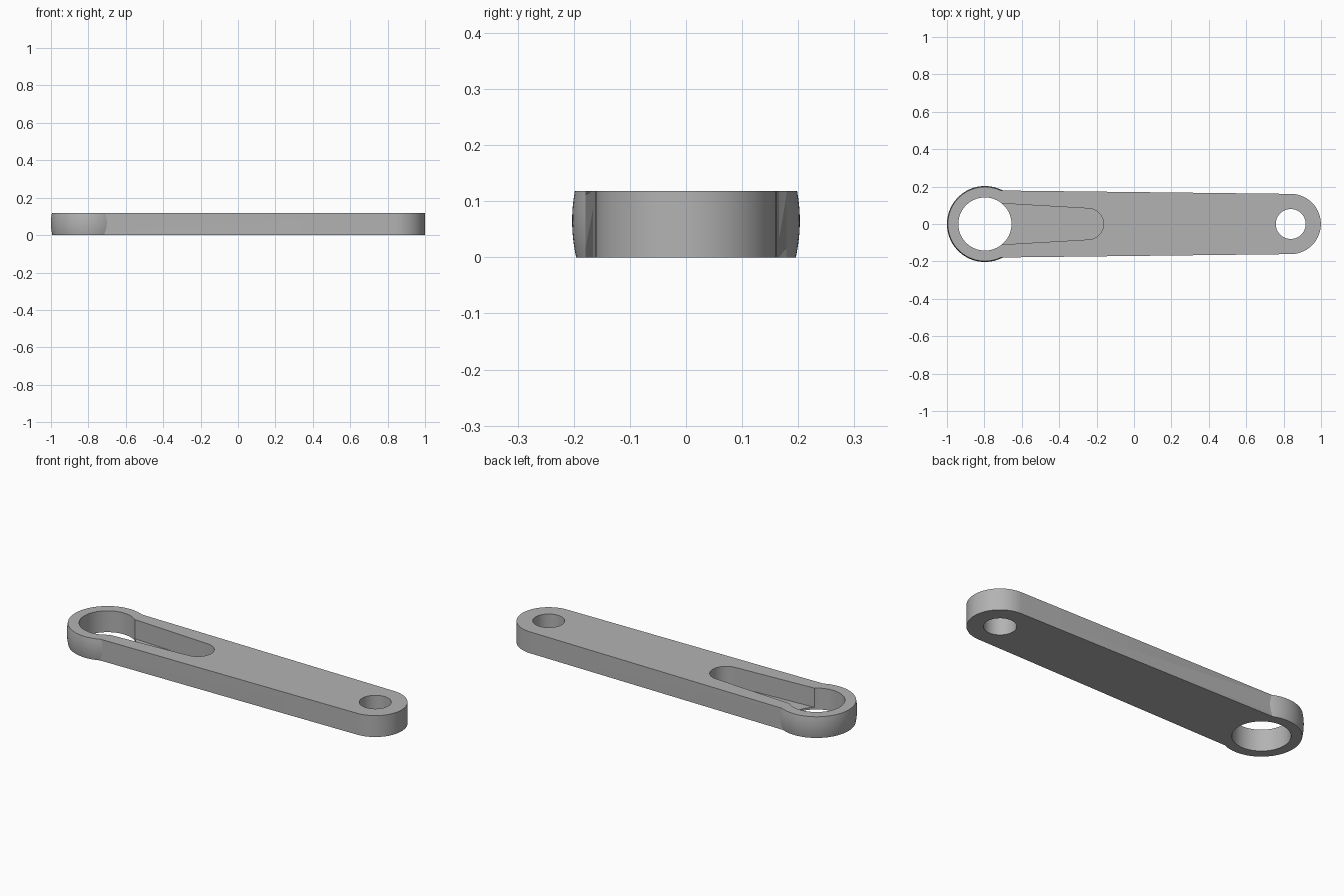
import bpy
import bmesh
from math import cos, sin, pi, radians

HEIGHT = 0.118
BIG_X, SMALL_X = -0.797, 0.838
FLOOR = 0.012

cube = bpy.data.objects.get("Cube")
if cube:
    bpy.data.objects.remove(cube, do_unlink=True)

steel = bpy.data.materials.new("grey steel")
steel.use_nodes = True
grey = (0.45, 0.45, 0.45, 1)
steel.diffuse_color = grey
steel.node_tree.nodes["Principled BSDF"].inputs["Base Color"].default_value = grey


def arc(cx, r, start, end, steps):
    angles = [radians(start + (end - start) * i / steps) for i in range(steps + 1)]
    return [(cx + r * cos(a), r * sin(a)) for a in angles]


def loft(name, rings):
    """Skin a stack of (outline, z) sections and cap both ends."""
    bm = bmesh.new()
    loops = [[bm.verts.new((x, y, z)) for x, y in pts] for pts, z in rings]
    n = len(loops[0])
    for low, high in zip(loops, loops[1:]):
        for i in range(n):
            j = (i + 1) % n
            bm.faces.new((low[i], low[j], high[j], high[i]))
    bm.faces.new(loops[0][::-1])
    bm.faces.new(loops[-1])
    bmesh.ops.recalc_face_normals(bm, faces=bm.faces)
    mesh = bpy.data.meshes.new(name)
    bm.to_mesh(mesh)
    bm.free()
    mesh.materials.append(steel)
    obj = bpy.data.objects.new(name, mesh)
    bpy.context.collection.objects.link(obj)
    return obj


def prism(name, pts, z0, z1):
    return loft(name, [(pts, z0), (pts, z1)])


def circle(cx, r, steps=96):
    return arc(cx, r, 0, 360, steps)[:-1]


def combine(target, tool, operation):
    mod = target.modifiers.new(operation.lower(), "BOOLEAN")
    mod.operation = operation
    mod.solver = "EXACT"
    mod.object = tool
    bpy.context.view_layer.objects.active = target
    bpy.ops.object.modifier_apply(modifier=mod.name)
    bpy.data.objects.remove(tool, do_unlink=True)


# Tapered bar with a rounded far end
outline = arc(SMALL_X, 0.161, -90, 90, 48) + [(-0.71, 0.179), (-0.78, 0.17),
                                              (-0.78, -0.17), (-0.71, -0.179)]
arm = prism("link_arm", outline, 0, HEIGHT)

# Large end boss with a slightly barrelled wall
sections = []
for i in range(9):
    t = i / 8
    radius = 0.203 - 0.006 * (2 * t - 1.1) ** 2
    sections.append((circle(BIG_X, radius), HEIGHT * t))
combine(arm, loft("end_boss", sections), "UNION")

# Through holes
combine(arm, prism("big_bore", circle(BIG_X, 0.142), -0.1, 0.3), "DIFFERENCE")
combine(arm, prism("small_bore", circle(SMALL_X, 0.08, 64), -0.1, 0.3), "DIFFERENCE")

# Tapered pocket running out of the large bore
pocket = arc(-0.246, 0.083, -87, 87, 32) + [(-0.71, 0.11), (-0.76, 0.11),
                                            (-0.76, -0.11), (-0.71, -0.11)]
combine(arm, prism("pocket", pocket, FLOOR, 0.3), "DIFFERENCE")

bpy.ops.object.select_all(action="DESELECT")
arm.select_set(True)
bpy.context.view_layer.objects.active = arm
bpy.ops.object.shade_smooth_by_angle(angle=radians(25))
